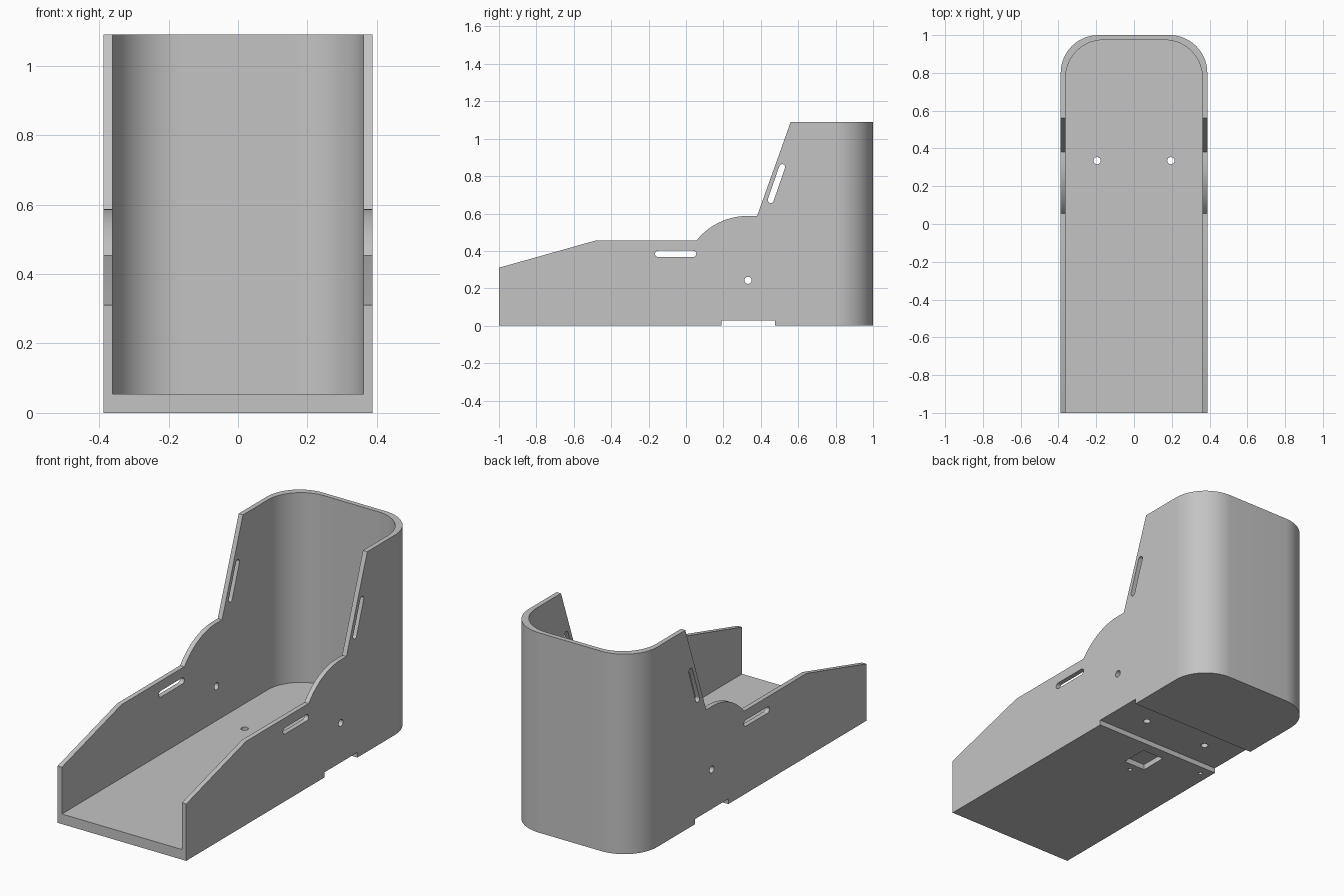
import bpy, bmesh
from math import sin, cos, pi, radians, atan2, hypot
from mathutils import Matrix, Vector

cube = bpy.data.objects.get("Cube")
if cube:
    bpy.data.objects.remove(cube, do_unlink=True)

grey = bpy.data.materials.new("plain_grey")
grey.use_nodes = True
grey.diffuse_color = (0.55, 0.55, 0.55, 1)
grey.node_tree.nodes["Principled BSDF"].inputs["Base Color"].default_value = (0.55, 0.55, 0.55, 1)

W, T, H, FLOOR, R = 0.388, 0.026, 1.09, 0.055, 0.2


def arc(cx, cy, r, a0, a1, n=20):
    """Points along a circular arc, angles in degrees."""
    angles = [radians(a0 + (a1 - a0) * i / n) for i in range(n + 1)]
    return [(cx + r * cos(a), cy + r * sin(a)) for a in angles]


def prism(name, outline, low, high, axis="Z"):
    """Extrude an outline: (x, y) along Z or (y, z) along X."""
    bm = bmesh.new()
    place = (lambda u, v: (u, v, low)) if axis == "Z" else (lambda u, v: (low, u, v))
    base = bm.faces.new([bm.verts.new(place(u, v)) for u, v in outline])
    step = Vector((0, 0, high - low)) if axis == "Z" else Vector((high - low, 0, 0))
    ext = bmesh.ops.extrude_face_region(bm, geom=[base])
    moved = [g for g in ext["geom"] if isinstance(g, bmesh.types.BMVert)]
    bmesh.ops.translate(bm, verts=moved, vec=step)
    bmesh.ops.recalc_face_normals(bm, faces=bm.faces)
    mesh = bpy.data.meshes.new(name)
    bm.to_mesh(mesh)
    bm.free()
    mesh.materials.append(grey)
    obj = bpy.data.objects.new(name, mesh)
    bpy.context.collection.objects.link(obj)
    return obj


def rect(u0, u1, v0, v1):
    return [(u0, v0), (u1, v0), (u1, v1), (u0, v1)]


def slot(p, q, r):
    """Outline of a round-ended slot between two centres."""
    a = atan2(q[1] - p[1], q[0] - p[0]) * 180 / pi
    return arc(*q, r, a - 90, a + 90, 12) + arc(*p, r, a + 90, a + 270, 12)


def u_shape(half, front, back, r):
    """Plan outline with a square front and rounded back corners."""
    return ([(-half, front), (half, front)] + arc(half - r, back - r, r, 0, 90)
            + arc(r - half, back - r, r, 90, 180))


def combine(obj, tool, operation):
    mod = obj.modifiers.new(operation.lower(), "BOOLEAN")
    mod.operation, mod.solver, mod.object = operation, "EXACT", tool
    bpy.context.view_layer.objects.active = obj
    bpy.ops.object.modifier_apply(modifier=mod.name)
    bpy.data.objects.remove(tool, do_unlink=True)


# Rounded shell, hollowed out above the floor
shell = prism("heel_shell", u_shape(W, -1, 1, R), 0, H)
combine(shell, prism("hollow", u_shape(W - T, -1.2, 1 - T, R), FLOOR, H + 0.2), "DIFFERENCE")

# Side silhouette: sloped toe, curved shoulder and leaning upright
above = ([(-1.2, 0.254), (-0.485, 0.455), (0.055, 0.455)]
         + arc(0.33, 0.235, 0.352, 141.3, 90)[1:]
         + [(0.38, 0.587), (0.56, H), (0.56, 1.4), (-1.2, 1.4)])
combine(shell, prism("side_trim", above, -1, 1, "X"), "DIFFERENCE")

# Strap slots and pivot holes through both walls
for name, p, q, r in [("strap_slot", (-0.148, 0.384), (0.038, 0.384), 0.017),
                      ("upright_slot", (0.453, 0.672), (0.514, 0.848), 0.016),
                      ("pivot_hole", (0.332, 0.243), (0.332, 0.243), 0.019)]:
    combine(shell, prism(name, slot(p, q, r), -1, 1, "X"), "DIFFERENCE")

# Cross groove underneath, and a shallow pocket in front of it
combine(shell, prism("groove", rect(0.19, 0.475, -0.1, 0.028), -1, 1, "X"), "DIFFERENCE")
combine(shell, prism("pocket", rect(-0.085, 0.046, -0.02, 0.13), -0.1, 0.03), "DIFFERENCE")

# Floor bolt holes and small blind screw holes
for x, y, r, top in [(-0.195, 0.335, 0.019, 0.2), (0.195, 0.335, 0.019, 0.2),
                     (-0.03, -0.067, 0.011, 0.03), (-0.332, 0.138, 0.011, 0.03)]:
    combine(shell, prism("bolt_hole", slot((x, y), (x, y), r), -0.1, top), "DIFFERENCE")

bpy.ops.object.select_all(action="DESELECT")
shell.select_set(True)
bpy.context.view_layer.objects.active = shell
bpy.ops.object.shade_smooth_by_angle(angle=radians(30))
